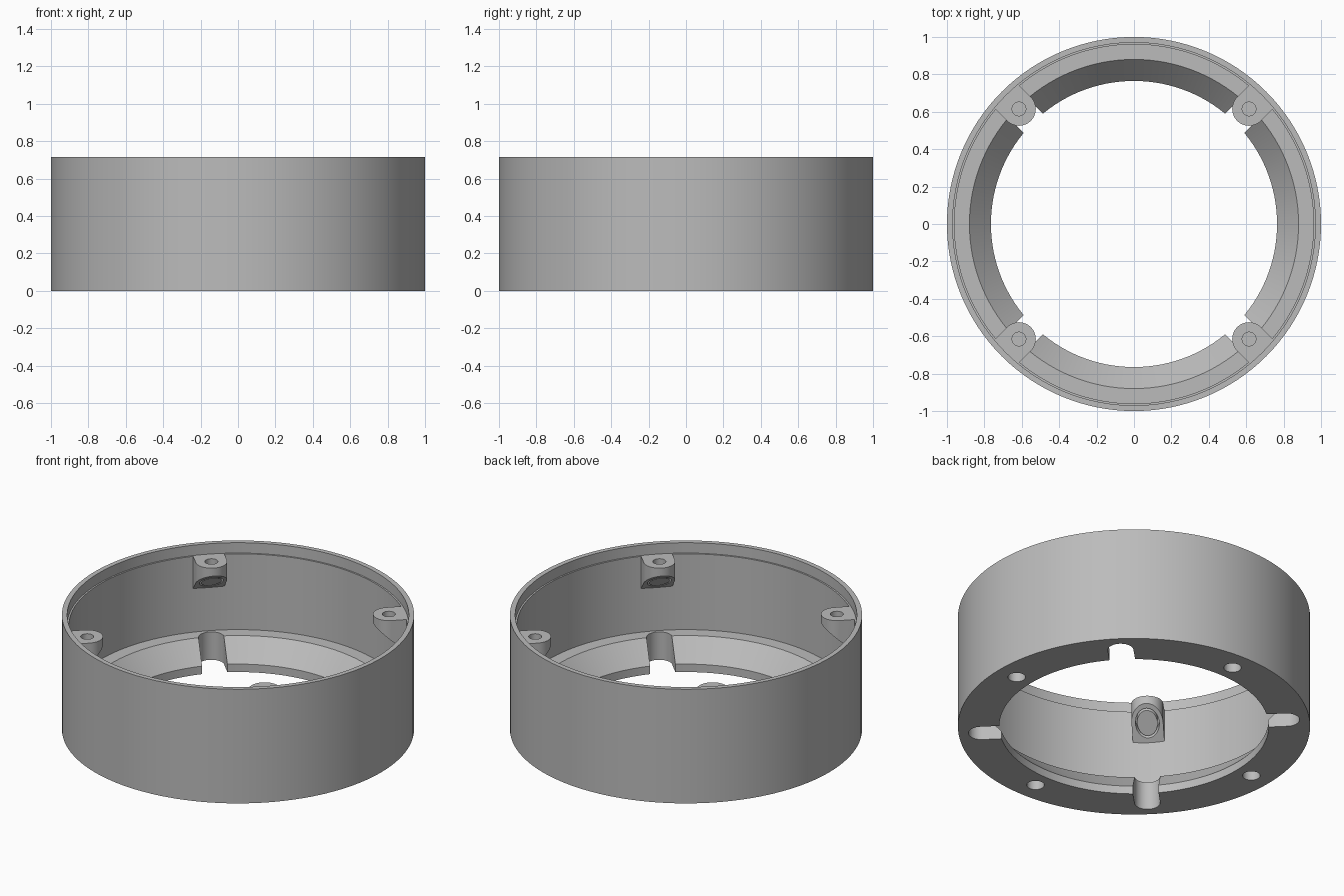
import bpy, bmesh, math
from mathutils import Matrix

cube = bpy.data.objects.get("Cube")
if cube:
    bpy.data.objects.remove(cube, do_unlink=True)

grey = bpy.data.materials.new("satin_grey")
grey.use_nodes = True
colour = (0.5, 0.5, 0.5, 1)
grey.diffuse_color = colour
grey.node_tree.nodes["Principled BSDF"].inputs["Base Color"].default_value = colour

HEIGHT, LEDGE, FLOOR = 0.715, 0.65, 0.175
BOLT = 0.87          # radius of the bolt circle


def make(name, bm):
    bmesh.ops.recalc_face_normals(bm, faces=bm.faces)
    mesh = bpy.data.meshes.new(name)
    bm.to_mesh(mesh)
    bm.free()
    mesh.materials.append(grey)
    ob = bpy.data.objects.new(name, mesh)
    bpy.context.collection.objects.link(ob)
    return ob


def lathe(name, profile, n, cx=0):
    """Revolve a closed (radius, z) outline about a vertical axis."""
    bm = bmesh.new()
    rings = []
    for i in range(n):
        a = math.tau * i / n
        rings.append([bm.verts.new((cx + r * math.cos(a), r * math.sin(a), z)) for r, z in profile])
    for i in range(n):
        p, q = rings[i], rings[(i + 1) % n]
        for j in range(len(profile)):
            k = (j + 1) % len(profile)
            bm.faces.new((p[j], q[j], q[k], p[k]))
    return make(name, bm)


def stadium(name, tip_sign, half, far, bottom, top, n=24):
    """Prism with one round end at the bolt circle and one square end at x = far."""
    bm = bmesh.new()
    outline = [(far, -tip_sign * half), (far, tip_sign * half)]
    for i in range(n + 1):
        a = math.pi / 2 + math.pi * i / n
        outline.append((BOLT + tip_sign * half * math.cos(a), tip_sign * half * math.sin(a)))
    low = [bm.verts.new((x, y, bottom(x))) for x, y in outline]
    high = [bm.verts.new((x, y, top)) for x, y in outline]
    bm.faces.new(low)
    bm.faces.new(high)
    for i in range(len(outline)):
        j = (i + 1) % len(outline)
        bm.faces.new((low[i], low[j], high[j], high[i]))
    return make(name, bm)


def pin(name, radius, z0, z1):
    bm = bmesh.new()
    bmesh.ops.create_cone(bm, cap_ends=True, segments=32, radius1=radius, radius2=radius,
                          depth=z1 - z0, matrix=Matrix.Translation((BOLT, 0, (z0 + z1) / 2)))
    return make(name, bm)


def cut(target, cutter, angles=(0,)):
    for a in angles:
        cutter.rotation_euler.z = math.radians(a)
        bpy.context.view_layer.update()
        mod = target.modifiers.new("cut", 'BOOLEAN')
        mod.operation, mod.solver, mod.object = 'DIFFERENCE', 'EXACT', cutter
        bpy.context.view_layer.objects.active = target
        bpy.ops.object.modifier_apply(modifier=mod.name)
    bpy.data.objects.remove(cutter, do_unlink=True)


def smooth(ob):
    bpy.ops.object.select_all(action='DESELECT')
    ob.select_set(True)
    bpy.context.view_layer.objects.active = ob
    bpy.ops.object.shade_smooth_by_angle(angle=math.radians(30))


# Housing: wall with a stepped rim, floor flange with a bevelled opening
housing = lathe("housing_ring", [(0.765, 0), (1, 0), (1, HEIGHT), (0.97, HEIGHT), (0.97, LEDGE),
                                 (0.96, LEDGE), (0.96, FLOOR), (0.88, FLOOR), (0.765, 0.05)], 128)

# Open slots under the bosses and blind holes between them
diagonals = (45, 135, 225, 315)
cut(housing, stadium("slot_cutter", -1, 0.073, 0.6, lambda x: -0.1, 0.3), diagonals)
cut(housing, pin("hole_cutter", 0.05, -0.1, 0.08), (0, 90, 180, 270))
smooth(housing)


# Screw bosses: round tip, sloping underside, blind screw hole, ring groove below
def slope(x):
    return 0.6 - 0.86 * (x - 0.78)


boss = stadium("screw_boss", 1, 0.09, 0.965, slope, LEDGE)
cut(boss, pin("screw_cutter", 0.037, LEDGE - 0.05, 0.8))
groove = lathe("groove_cutter", [(0.058, -0.1), (0.068, -0.1), (0.068, 0.03), (0.058, 0.03)], 32, BOLT)
for v in groove.data.vertices:
    v.co.z += slope(v.co.x)
cut(boss, groove)
smooth(boss)
for i, a in enumerate(diagonals):
    ob = boss if i == 0 else boss.copy()
    if i:
        bpy.context.collection.objects.link(ob)
    ob.name = f"screw_boss_{i + 1}"
    ob.rotation_euler.z = math.radians(a)
